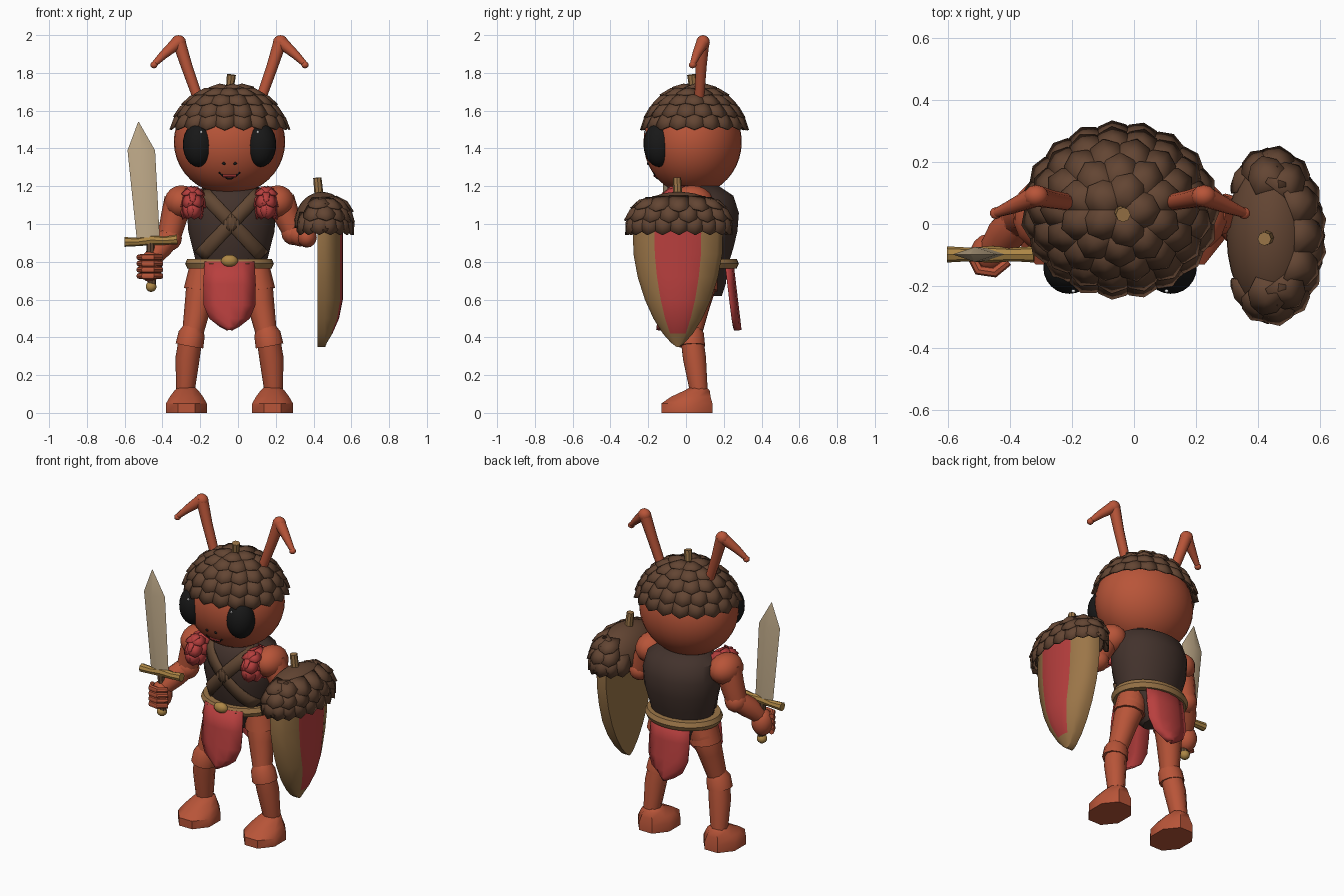
import bpy, bmesh, math
from mathutils import Vector, Matrix

default_cube = bpy.data.objects.get("Cube")
if default_cube:
    bpy.data.objects.remove(default_cube, do_unlink=True)

AXIS = -0.045            # body symmetry line
made = []


def material(name, *rgb):
    mat = bpy.data.materials.new(name)
    colour = (*rgb, 1)
    mat.diffuse_color = colour
    mat.use_nodes = True
    mat.node_tree.nodes["Principled BSDF"].inputs["Base Color"].default_value = colour
    return mat


skin = material("rust skin", .48, .09, .04)
acorn = material("acorn brown", .125, .06, .033)
tunic = material("dark tunic", .055, .032, .025)
leather = material("strap leather", .12, .063, .033)
tan = material("tan wood", .33, .18, .065)
gold = material("old gold", .42, .24, .06)
bone = material("pale blade", .52, .4, .25)
red = material("cloth red", .48, .05, .048)
black = material("eye black", .009, .009, .009)
white = material("eye glint", .8, .8, .8)


def finish(name, bm, *mats):
    bmesh.ops.recalc_face_normals(bm, faces=bm.faces)
    mesh = bpy.data.meshes.new(name)
    bm.to_mesh(mesh)
    bm.free()
    for mat in mats:
        mesh.materials.append(mat)
    obj = bpy.data.objects.new(name, mesh)
    bpy.context.collection.objects.link(obj)
    made.append(obj)
    return obj


def loft(name, rings, mat, closed=True):
    """Skin a list of equal-sized rings."""
    bm = bmesh.new()
    rows = [[bm.verts.new(p) for p in ring] for ring in rings]
    count = len(rows[0])
    for low, high in zip(rows, rows[1:]):
        for i in range(count if closed else count - 1):
            j = (i + 1) % count
            bm.faces.new((low[i], low[j], high[j], high[i]))
    if closed:
        bm.faces.new(rows[0])
        bm.faces.new(rows[-1])
    return finish(name, bm, mat)


def stack(name, x, rings, mat, sides):
    """Elliptical sections given as (z, x radius, y radius, y centre)."""
    grow = 1 / math.cos(math.pi / sides)
    angles = [(i + .5) * math.tau / sides for i in range(sides)]
    return loft(name, [[(x + grow * rx * math.cos(a), cy + grow * ry * math.sin(a), z)
                        for a in angles] for z, rx, ry, cy in rings], mat)


def tube(name, path, mat, sides=10):
    """Tapered limb through points given as (x, y, z, radius)."""
    points = [Vector(p[:3]) for p in path]
    rings = []
    for i, p in enumerate(points):
        along = (points[min(i + 1, len(points) - 1)] - points[max(i - 1, 0)]).normalized()
        side = along.cross(Vector((0, 1, 0))).normalized()
        other = along.cross(side)
        angles = [k * math.tau / sides for k in range(sides)]
        rings.append([p + path[i][3] * (side * math.cos(a) + other * math.sin(a)) for a in angles])
    return loft(name, rings, mat)


def ball(name, centre, radii, mat, segments=20, turn=0):
    bm = bmesh.new()
    place = Matrix.Translation(centre) @ Matrix.Rotation(turn, 4, "Z") @ Matrix.Diagonal((*radii, 1))
    bmesh.ops.create_uvsphere(bm, u_segments=segments, v_segments=segments // 2 + 2, radius=1, matrix=place)
    return finish(name, bm, mat)


def thicken(obj, amount):
    mod = obj.modifiers.new("thickness", "SOLIDIFY")
    mod.thickness = amount
    mod.offset = 0


SCALE = [(-.5, -.5), (.5, -.5), (.6, .1), (.42, .5), (0, .72), (-.42, .5), (-.6, .1)]


def scaly_dome(name, centre, radii, rows, size, mat, floor, keep=lambda n: True):
    """Dome cut off at a floor height and covered in overlapping scales."""
    centre, radii = Vector(centre), Vector(radii)
    bm = bmesh.new()
    bmesh.ops.create_uvsphere(bm, u_segments=28, v_segments=18, radius=1,
                              matrix=Matrix.Translation(centre) @ Matrix.Diagonal((*radii, 1)))
    bmesh.ops.bisect_plane(bm, geom=bm.verts[:] + bm.edges[:] + bm.faces[:], clear_inner=True,
                           plane_co=(0, 0, floor), plane_no=(0, 0, 1))
    for row, (polar, count) in enumerate(rows):
        for i in range(count):
            around, tilt = (i + row % 2 / 2) * math.tau / count, math.radians(polar)
            n = Vector((math.sin(tilt) * math.cos(around), math.sin(tilt) * math.sin(around), math.cos(tilt)))
            if not keep(n):
                continue
            base = centre + n * radii
            normal = Vector([a / b for a, b in zip(n, radii)]).normalized()
            across = Vector((0, 0, 1)).cross(normal).normalized()
            down = across.cross(normal)
            if down.z > 0:
                down = -down
            def at(u, v, lift):
                return bm.verts.new(base + size * (across * u + down * v + normal * lift))
            hub = at(0, .1, .24)
            edge = [at(u, v, .08 + .14 * v - .25 * u * u) for u, v in SCALE]
            for k in range(len(edge)):
                bm.faces.new((hub, edge[k], edge[(k + 1) % len(edge)]))
    obj = finish(name, bm, mat)
    thicken(obj, .01)
    return obj


# Head, face and acorn cap
HEAD, HEAD_R = Vector((AXIS, .035, 1.435)), Vector((.295, .26, .28))


def face_y(x, z):
    rest = 1 - ((x - HEAD.x) / HEAD_R.x) ** 2 - ((z - HEAD.z) / HEAD_R.z) ** 2
    return HEAD.y - HEAD_R.y * math.sqrt(max(rest, 0))


ball("head", HEAD, HEAD_R, skin, 36)
scaly_dome("acorn_cap", (AXIS, .045, 1.44), (.295, .262, .28),
           [(10, 5), (24, 10), (38, 14), (52, 17), (65, 19)], .105, acorn, 1.53)
tube("cap_stem", [(AXIS, .04, 1.7, .02), (AXIS + .01, .03, 1.79, .024)], tan, 8)
smile = [(AXIS + .055 * t, 1.238 + .035 * abs(t) ** 1.5) for t in (-1, -.6, -.2, .2, .6, 1)]
tube("mouth", [(x, face_y(x, z), z, .005) for x, z in smile], black, 6)
lip = [(AXIS + t * .035, 1.255) for t in (-1, 0, 1)]
tube("lip", [(x, face_y(x, z), z, .008) for x, z in lip], red, 6)

# Torso, pelvis, belt
TORSO = [(.79, .185, .14, .085), (.87, .205, .165, .085), (.96, .228, .182, .09),
         (1.06, .235, .19, .09), (1.15, .215, .165, .085), (1.2, .14, .1, .075)]
stack("torso", AXIS + .01, TORSO, tunic, 20)
stack("pelvis", AXIS, [(.62, .05, .07, .12), (.68, .1, .11, .1), (.8, .185, .14, .085)], tunic, 12)
tube("neck", [(AXIS, .06, 1.14, .11), (AXIS, .05, 1.24, .1)], skin, 14)
hoop = [i * math.tau / 32 for i in range(33)]
loft("belt", [[(AXIS + (.205 + r) * math.cos(a), .085 + (.165 + r) * math.sin(a), .79 + h)
               for r, h in ((-.02, -.026), (.018, -.026), (.03, 0), (.018, .026), (-.02, .026))]
              for a in hoop], tan)
ball("buckle", (AXIS, -.105, .805), (.045, .03, .032), gold, 12)


def chest_y(x, z):
    for low, high in zip(TORSO, TORSO[1:]):
        if z <= high[0]:
            f = max(0, (z - low[0]) / (high[0] - low[0]))
            rx, ry, cy = (a + f * (b - a) for a, b in zip(low[1:], high[1:]))
            return cy - ry * math.sqrt(max(0, 1 - ((x - AXIS - .01) / rx) ** 2))
    return 0


# Crossed chest straps
for s, side in ((-1, "right"), (1, "left")):
    rows = []
    for i in range(13):
        f = i / 12
        x, z = AXIS + .01 + s * (.155 - .32 * f), 1.17 - .34 * f
        rows.append([(x + s * k * .026, chest_y(x + s * k * .026, z - k * .026) - .007, z - k * .026)
                     for k in (-1, 0, 1)])
    thicken(loft(side + "_strap", rows, leather, closed=False), .012)

# Hanging cloths, front and back
CLOTH = [(.8, .13), (.68, .137), (.57, .135), (.5, .105), (.46, .05), (.44, .01)]
for name, top, lean in (("front_cloth", -.105, -.13), ("back_cloth", .245, .12)):
    bend = .035 if top < 0 else -.035
    thicken(loft(name, [[(AXIS + t * w, top + lean * (.8 - z) + bend * t * t, z)
                         for t in (-1, -.5, 0, .5, 1)] for z, w in CLOTH], red, closed=False), .012)

# Paired parts
for s, side in ((-1, "right"), (1, "left")):
    def out(x, *rest):
        return (AXIS + s * x, *rest)

    ball(side + "_eye", out(.163, -.14, 1.42), (.084, .085, .118), black, 24, s * .25)
    ball(side + "_glint", out(.15, -.216, 1.487), (.007, .006, .009), white, 8)
    spot = out(.03)[0]
    ball(side + "_nostril", (spot, face_y(spot, 1.32), 1.32), (.009, .006, .008), black, 8)

    # Antennae
    tube(side + "_antenna_base", [out(.165, .07, 1.66, .027), out(.225, .08, 1.83, .03),
                                  out(.268, .09, 1.965, .035)], skin)
    ball(side + "_antenna_joint", out(.27, .09, 1.962), (.04, .036, .038), skin, 12)
    tube(side + "_antenna_end", [out(.27, .09, 1.965, .035), out(.35, .055, 1.895, .023),
                                 out(.4, .035, 1.845, .015)], skin)
    ball(side + "_antenna_tip", out(.4, .035, 1.842), (.02, .02, .018), skin, 10)

    # Legs with flared plates at thigh and knee
    tube(side + "_thigh", [out(.12, .09, .78, .07), out(.14, .085, .7, .088), out(.165, .06, .58, .072),
                           out(.195, .03, .42, .056)], skin)
    tube(side + "_thigh_plate", [out(.135, .085, .76, .08), out(.15, .08, .65, .092)], skin)
    tube(side + "_knee_plate", [out(.193, .035, .455, .05), out(.2, .028, .42, .07),
                                out(.212, .03, .355, .074)], skin)
    tube(side + "_shin", [out(.205, .03, .4, .062), out(.222, .045, .29, .064),
                          out(.235, .07, .1, .048)], skin)
    stack(side + "_foot", AXIS + s * .228, [(0, .108, .135, .005), (.05, .108, .135, .005),
          (.085, .088, .105, .025), (.12, .062, .065, .06), (.135, .045, .045, .065)], skin, 8)

    # Shoulders and ruffles
    ball(side + "_shoulder", out(.255, .03, 1.115), (.092, .115, .09), skin, 14)
    scaly_dome(side + "_ruffle", out(.195, -.025, 1.1), (.05, .1, .09),
               [(35, 6), (70, 8), (105, 9)], .07, red, 1.04)

# Arms: the right holds the sword, the left carries the shield
tube("right_upper_arm", [(-.315, .03, 1.13, .075), (-.34, .03, 1.03, .07), (-.365, .02, .93, .062)], skin)
ball("right_elbow", (-.365, .02, .925), (.068, .07, .068), skin, 12)
tube("right_forearm", [(-.365, .02, .93, .06), (-.41, -.03, .88, .064), (-.45, -.08, .82, .048)], skin)
ball("right_fist", (-.465, -.095, .775), (.064, .065, .082), skin, 14)
for i in range(4):
    z = .725 + .033 * i
    tube("right_finger", [(-.525, -.1, z, .015), (-.5, -.148, z, .018), (-.45, -.155, z, .018),
                          (-.405, -.12, z, .015)], skin, 8)
tube("left_upper_arm", [(.225, .03, 1.13, .075), (.255, .03, 1.05, .07), (.295, .03, .96, .06)], skin)
ball("left_elbow", (.295, .03, .95), (.065, .068, .062), skin, 12)
tube("left_forearm", [(.295, .03, .95, .058), (.335, -.01, .94, .06), (.385, -.04, .94, .045)], skin)
ball("left_fist", (.365, -.035, .93), (.052, .065, .055), skin, 12)

# Sword
blade = [(.92, -.475, .061), (1.39, -.512, .073), (1.54, -.527, .002)]
loft("sword_blade", [[(x - w, -.098, z), (x, -.098 - w / 3, z), (x + w, -.098, z), (x, -.098 + w / 3, z)]
                     for z, x, w in blade], bone)
tube("sword_guard", [(-.602, -.098, .905, .026), (-.53, -.098, .905, .022), (-.46, -.098, .915, .027),
                     (-.39, -.098, .912, .022), (-.322, -.098, .918, .026)], gold, 8)
tube("sword_grip", [(-.455, -.098, .67, .022), (-.465, -.098, .92, .022)], leather, 8)
ball("sword_pommel", (-.46, -.098, .668), (.03, .03, .028), gold, 10)

# Shield: bulged body, red middle chosen by column
MID = -.043
columns = (-1, -.88, -.52, -.25, 0, .25, .52, .88, 1)
profile = [(1.03, .235, .095), (.95, .238, .095), (.84, .235, .095), (.72, .213, .095), (.6, .175, .095),
           (.5, .13, .075), (.42, .08, .04), (.37, .035, .01), (.35, .008, .002)]
shield = loft("shield", [[(.46 + b * math.sqrt(1 - t * t), MID + t * w, z) for t in columns]
                         + [(.42, MID + w, z), (.42, MID - w, z)] for z, w, b in profile], tan)
shield.data.materials.append(red)
per_row = len(columns) + 2
for poly in shield.data.polygons:
    if poly.index < per_row * 6 and 2 <= poly.index % per_row <= 5:
        poly.material_index = 1
scaly_dome("shield_cap", (.445, MID + .005, 1.0), (.142, .255, .165),
           [(48, 11), (66, 15), (86, 19)], .1, acorn, .98,
           lambda n: n.x > .05 or abs(n.y) > .72)
tube("shield_stem", [(.43, MID, 1.14, .024), (.42, MID - .005, 1.245, .022)], tan, 8)

# Shading
bpy.ops.object.select_all(action="DESELECT")
for obj in made:
    obj.select_set(True)
bpy.context.view_layer.objects.active = made[0]
bpy.ops.object.shade_smooth_by_angle(angle=math.radians(42))
